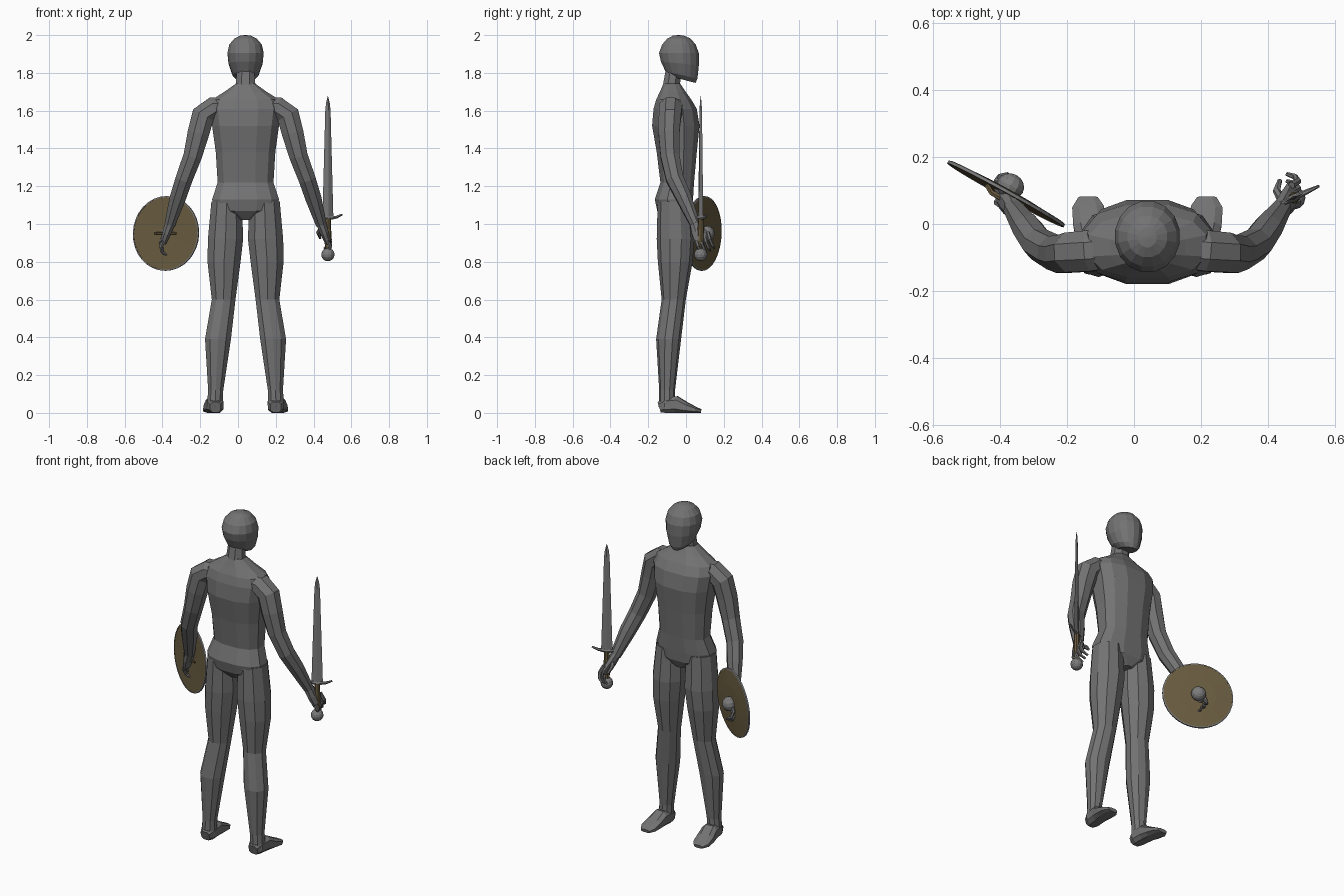
import bpy, bmesh, math
from mathutils import Vector, Matrix

if "Cube" in bpy.data.objects:
    bpy.data.objects.remove(bpy.data.objects["Cube"])

CX = 0.04  # centre line of the body


def material(name, rgb):
    m = bpy.data.materials.new(name)
    m.diffuse_color = (*rgb, 1)
    m.use_nodes = True
    m.node_tree.nodes["Principled BSDF"].inputs["Base Color"].default_value = m.diffuse_color
    return m


GREY = material("body grey", (0.17, 0.17, 0.17))
STEEL = material("steel", (0.20, 0.20, 0.20))
WOOD = material("brown wood", (0.14, 0.105, 0.05))


def finish(name, bm, mat):
    bmesh.ops.recalc_face_normals(bm, faces=bm.faces)
    me = bpy.data.meshes.new(name)
    bm.to_mesh(me)
    bm.free()
    me.materials.append(mat)
    ob = bpy.data.objects.new(name, me)
    bpy.context.collection.objects.link(ob)
    return ob


def loft(name, rings, mat, sides=8, level=False, half=True, power=1.0, warp=None):
    """Skin elliptical rings (x, y, z, a, b); level keeps them horizontal."""
    bm = bmesh.new()
    pts = [Vector(r[:3]) for r in rings]
    loops = []
    for i, r in enumerate(rings):
        t = pts[min(i + 1, len(pts) - 1)] - pts[max(i - 1, 0)]
        t = Vector((0, 0, 1)) if level else t.normalized()
        ref = Vector((0, 1, 0)) if abs(t.y) < 0.9 else Vector((0, 0, 1))
        v = (ref - t * ref.dot(t)).normalized()
        u = v.cross(t)
        loop = []
        for k in range(sides):
            w = 2 * math.pi * (k + (0.5 if half else 0)) / sides
            c, s = math.cos(w), math.sin(w)
            c = math.copysign(abs(c) ** power, c)
            s = math.copysign(abs(s) ** power, s)
            p = pts[i] + u * c * r[3] + v * s * r[4]
            loop.append(bm.verts.new(warp(p) if warp else p))
        loops.append(loop)
    for p, q in zip(loops, loops[1:]):
        for k in range(sides):
            bm.faces.new((p[k], p[k - 1], q[k - 1], q[k]))
    bm.faces.new(loops[0])
    bm.faces.new(loops[-1])
    return finish(name, bm, mat)


def slab(z, a, y0, y1):
    return (CX, (y0 + y1) / 2, z, a, (y1 - y0) / 2)


def lathe(name, profile, mat, steps):
    bm = bmesh.new()
    vs = [bm.verts.new((r, 0, z)) for r, z in profile]
    es = [bm.edges.new(e) for e in zip(vs, vs[1:])]
    bmesh.ops.spin(bm, geom=vs + es, cent=(0, 0, 0), axis=(0, 0, 1),
                   angle=2 * math.pi, steps=steps)
    bmesh.ops.remove_doubles(bm, verts=bm.verts, dist=1e-4)
    return finish(name, bm, mat)


def ball(name, r, mat, where, segs=12):
    bm = bmesh.new()
    bmesh.ops.create_uvsphere(bm, u_segments=segs, v_segments=8, radius=r)
    ob = finish(name, bm, mat)
    ob.matrix_world = where
    return ob


# Head: egg shape with a jaw that drops towards the face
def jaw(p):
    p.z -= max(0, 1.9 - p.z) * 2.0 * (p.y + 0.03)
    return p


loft("head", [slab(1.768, .045, -.085, .052), slab(1.79, .07, -.11, .062),
              slab(1.85, .092, -.135, .07), slab(1.905, .098, -.145, .07),
              slab(1.95, .088, -.128, .053), slab(1.982, .06, -.1, .025),
              slab(1.997, .028, -.07, -.01), slab(2.0, .005, -.045, -.035)],
     GREY, 16, True, warp=jaw)
loft("neck", [slab(1.68, .075, -.135, -.01), slab(1.74, .056, -.125, -.028),
              slab(1.82, .05, -.11, -.02)], GREY, 8, True)

# Torso from crotch to collar
loft("torso", [slab(1.02, .03, -.11, .01), slab(1.07, .17, -.155, .035),
               slab(1.13, .182, -.168, .04), slab(1.22, .152, -.138, .045),
               slab(1.38, .162, -.158, .06), slab(1.52, .182, -.183, .075),
               slab(1.61, .195, -.175, .06), slab(1.66, .18, -.16, .03),
               slab(1.70, .115, -.14, .0), slab(1.745, .05, -.12, -.03)],
     GREY, 12, True, power=.8)

# Limbs, once for each side
for side, tag in ((-1, "left"), (1, "right")):
    def limb(name, rings, sides=8, **kw):
        loft(f"{tag}_{name}", [(CX + side * r[0], *r[1:]) for r in rings],
             GREY, sides, **kw)

    limb("leg", [(.1, -.06, 1.12, .085, .09), (.106, -.055, .92, .098, .1),
                 (.114, -.057, .8, .092, .092), (.116, -.065, .6, .066, .064),
                 (.146, -.092, .39, .072, .066), (.158, -.1, .12, .042, .042),
                 (.162, -.1, .03, .045, .045)], 10, level=True)
    limb("foot", [(.16, -.142, .03, .03, .03), (.16, -.11, .04, .045, .043),
                  (.165, -.05, .044, .048, .047), (.172, .0, .028, .052, .03),
                  (.177, .05, .016, .05, .017), (.177, .08, .01, .03, .01)],
         8, power=.7)
    limb("arm", [(.10, -.075, 1.62, .05, .06), (.17, -.08, 1.615, .062, .066),
                 (.225, -.085, 1.575, .066, .064), (.25, -.09, 1.48, .062, .06),
                 (.28, -.085, 1.36, .053, .054), (.325, -.06, 1.24, .049, .05),
                 (.358, -.012, 1.14, .046, .044), (.40, .048, 1.0, .031, .029)])
    limb("palm", [(.397, .045, 1.01, .028, .028), (.415, .065, .96, .025, .04),
                  (.43, .085, .92, .02, .045), (.432, .09, .9, .012, .04)])
    # Curled fingers and thumb
    for i in range(4):
        y, z = .052 + .021 * i, .9 + .012 * i
        limb(f"finger_{i + 1}", [(.43, y, z + .02, .011, .011),
                                 (.448, y + .012, z - .02, .011, .01),
                                 (.44, y + .026, z - .05, .009, .009),
                                 (.415, y + .034, z - .065, .006, .006)], 6)
    limb("thumb", [(.405, .06, .98, .013, .013), (.385, .1, .955, .012, .012),
                   (.395, .13, .925, .007, .007)], 6)

# Sword, built upright and turned to lie across the hand
SWORD = Matrix.Translation((.476, .078, 0)) @ Matrix.Rotation(math.radians(25), 4, 'Z')
parts = [
    loft("sword_blade", [(0, 0, 1.03, .032, .007), (0, 0, 1.6, .0155, .005),
                         (0, 0, 1.64, .011, .004), (0, 0, 1.677, .001, .001)],
         STEEL, 4, True, half=False),
    loft("sword_guard", [(-.083, 0, 1.044, .005, .004), (-.05, 0, 1.035, .008, .007),
                         (0, 0, 1.03, .012, .01), (.05, 0, 1.036, .008, .007),
                         (.083, 0, 1.05, .005, .004)], STEEL, 6),
    loft("sword_grip", [(0, 0, .85, .015, .014), (0, 0, .94, .019, .017),
                        (0, 0, 1.03, .015, .014)], WOOD, 8, True)]
for ob in parts:
    ob.matrix_world = SWORD
ball("sword_pommel", .035, STEEL, Matrix.Translation((.476, .078, .838)))

# Round shield; local z is its outward direction
out = Vector((.482, .876, -.04)).normalized()
SHIELD = Matrix.Translation((-.381, .09, .95)) @ out.to_track_quat('Z', 'Y').to_matrix().to_4x4()
lathe("shield_board", [(0, .014), (.1, .012), (.194, .005), (.194, -.004), (0, 0)],
      WOOD, 32).matrix_world = SHIELD
lathe("shield_rim", [(.192, .006), (.198, .004), (.198, -.005), (.192, -.006),
                     (.192, .006)], STEEL, 32).matrix_world = SHIELD
ball("shield_boss", .042, STEEL, SHIELD @ Matrix.Translation((0, 0, .026))
     @ Matrix.Diagonal((1, 1, .9, 1)))
handle = loft("shield_handle", [(-.065, 0, -.004, .008, .006), (-.04, 0, -.018, .009, .006),
                                (.04, 0, -.018, .009, .006), (.065, 0, -.004, .008, .006)],
              WOOD, 6)
handle.matrix_world = SHIELD
